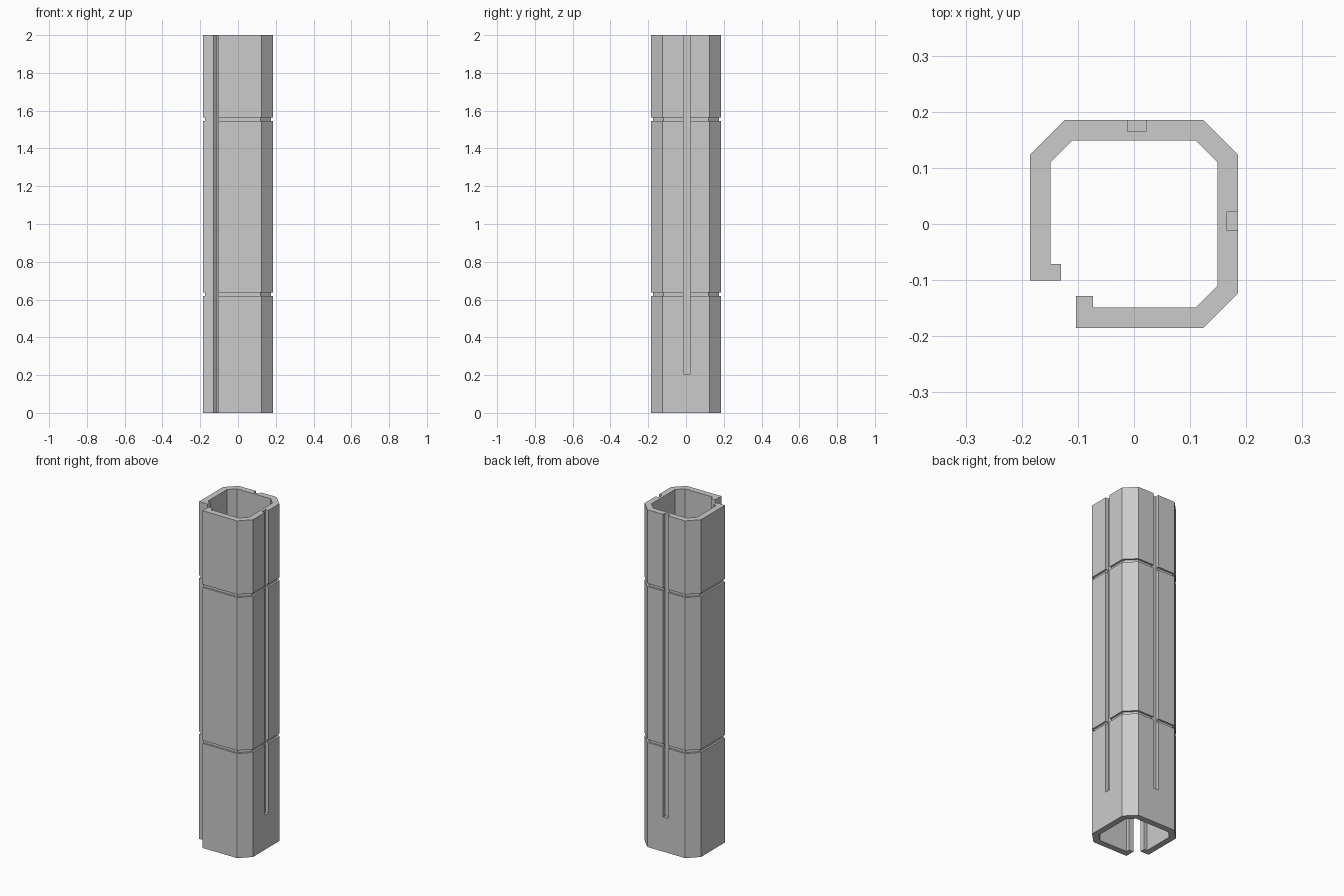
import bpy, bmesh

cube = bpy.data.objects.get("Cube")
if cube:
    bpy.data.objects.remove(cube, do_unlink=True)

grey = bpy.data.materials.new("plain_grey")
grey.use_nodes = True
colour = (0.6, 0.6, 0.6, 1)
grey.diffuse_color = colour
grey.node_tree.nodes["Principled BSDF"].inputs["Base Color"].default_value = colour


def prism(name, outline, z0, z1):
    """Extrude a plan outline between two heights."""
    bm = bmesh.new()
    base = bm.faces.new([bm.verts.new((x, y, z0)) for x, y in outline])
    top = bmesh.ops.extrude_face_region(bm, geom=[base])["geom"]
    verts = [v for v in top if isinstance(v, bmesh.types.BMVert)]
    bmesh.ops.translate(bm, verts=verts, vec=(0, 0, z1 - z0))
    bmesh.ops.recalc_face_normals(bm, faces=bm.faces)
    mesh = bpy.data.meshes.new(name)
    bm.to_mesh(mesh)
    bm.free()
    mesh.materials.append(grey)
    obj = bpy.data.objects.new(name, mesh)
    bpy.context.collection.objects.link(obj)
    return obj


def three_corners(side, flat):
    """Chamfered corners: back left, back right, front right."""
    return [(-side, flat), (-flat, side), (flat, side),
            (side, flat), (side, -flat), (flat, -side)]


def cut(target, cutter):
    cutter.hide_render = True
    mod = target.modifiers.new("groove", "BOOLEAN")
    mod.operation = "DIFFERENCE"
    mod.solver = "EXACT"
    mod.object = cutter
    bpy.context.view_layer.objects.active = target
    bpy.ops.object.modifier_apply(modifier=mod.name)
    bpy.data.objects.remove(cutter, do_unlink=True)


# Open tube with a hooked lip on each side of the missing corner
outer = [(-0.13, -0.101), (-0.185, -0.101)] + three_corners(0.185, 0.124)
lip = [(-0.103, -0.185), (-0.103, -0.128), (-0.073, -0.128), (-0.073, -0.149)]
inner = three_corners(0.149, 0.11)[::-1]
end = [(-0.149, -0.071), (-0.13, -0.071)]
tube = prism("tube_wall", outer + lip + inner + end, 0, 2)

# Two shallow grooves around the outside
s, gap, far = 0.174, -0.15, 0.3
ring = [(-s, gap)] + three_corners(s, 0.119) + [
    (gap, -s), (gap, -far), (far, -far), (far, far), (-far, far), (-far, gap)]
for z in (0.62, 1.545):
    cut(tube, prism("ring_cutter", ring, z, z + 0.018))

# Long slots in the back and left walls, open at the top
a, b, depth = -0.012, 0.021, 0.165
back = [(a, depth), (b, depth), (b, far), (a, far)]
cut(tube, prism("back_slot_cutter", back, 0.205, 2.1))
cut(tube, prism("left_slot_cutter", [(y, x) for x, y in back], 0.205, 2.1))
